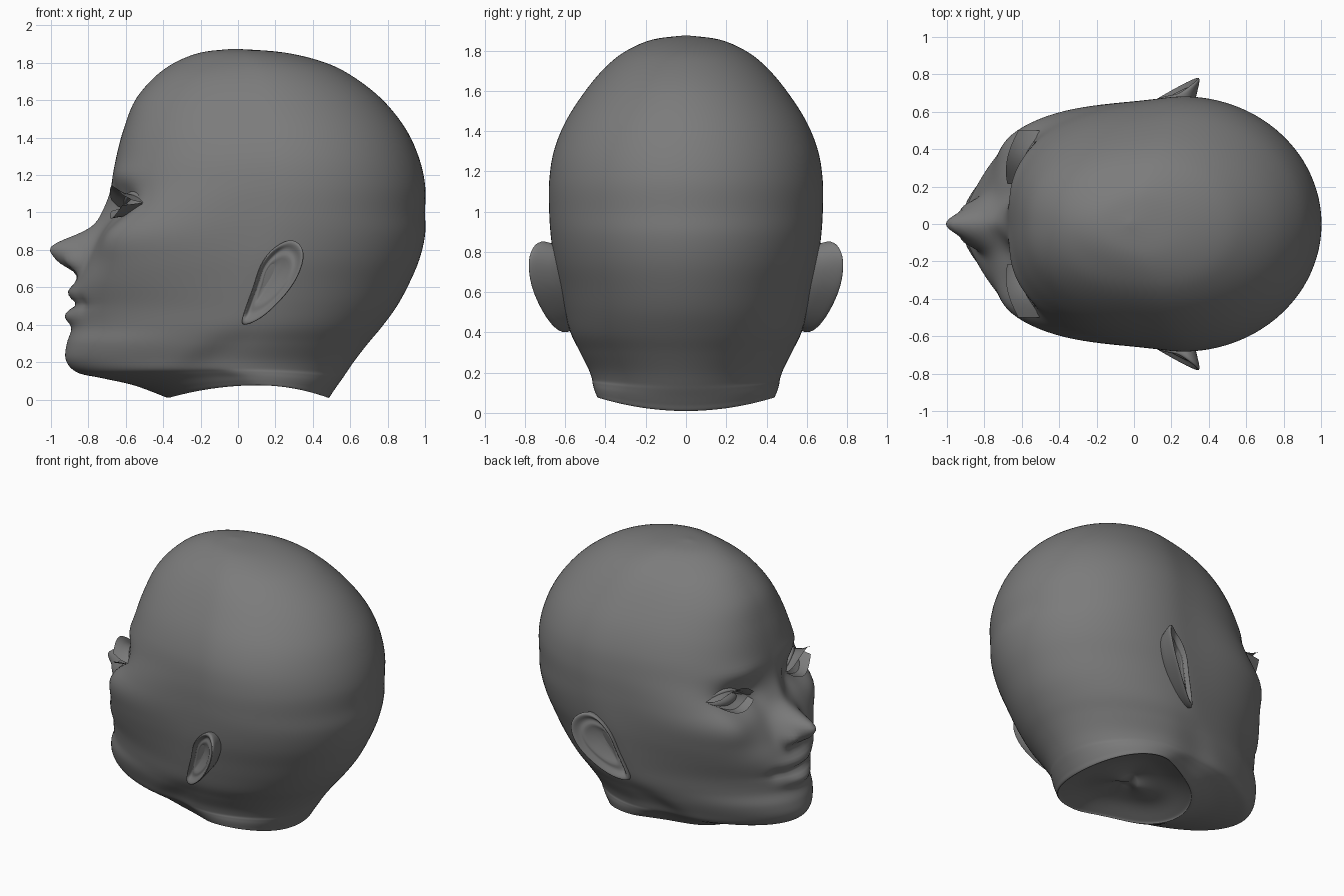
import bpy
import bmesh
from math import sin, cos, pi, exp, radians
from mathutils import Vector, Matrix

if "Cube" in bpy.data.objects:
    bpy.data.objects.remove(bpy.data.objects["Cube"], do_unlink=True)

grey = bpy.data.materials.new("plain grey")
grey.use_nodes = True
tone = (0.2, 0.2, 0.2, 1)
grey.diffuse_color = tone
grey.node_tree.nodes["Principled BSDF"].inputs["Base Color"].default_value = tone


def spline(points, steps, closed=False):
    """Catmull-Rom samples through points of any dimension."""
    count = len(points)
    pick = (lambda i: points[i % count]) if closed else (lambda i: points[max(0, min(count - 1, i))])
    result = []
    for i in range(count if closed else count - 1):
        before, start, end, after = (pick(i + k) for k in (-1, 0, 1, 2))
        for s in range(steps):
            t = s / steps
            result.append([
                b + t * ((c - a) / 2 + t * (a - 2.5 * b + 2 * c - d / 2 + t * (1.5 * (b - c) + (d - a) / 2)))
                for a, b, c, d in zip(before, start, end, after)])
    if not closed:
        result.append(list(points[-1]))
    return result


def finish(name, bm, mirrored=False, subdivide=0):
    """Turn a bmesh into a smooth grey object, optionally mirrored left to right."""
    bmesh.ops.recalc_face_normals(bm, faces=bm.faces)
    mesh = bpy.data.meshes.new(name)
    bm.to_mesh(mesh)
    bm.free()
    mesh.materials.append(grey)
    obj = bpy.data.objects.new(name, mesh)
    bpy.context.collection.objects.link(obj)
    if mirrored:
        mirror = obj.modifiers.new("mirror", 'MIRROR')
        mirror.use_axis = (False, True, False)
        mirror.use_mirror_merge = False
    if subdivide:
        obj.modifiers.new("smooth", 'SUBSURF').levels = subdivide
    for face in mesh.polygons:
        face.use_smooth = True


def loft(bm, rings, closed=True, capped=True):
    """Bridge equal rings of points, with a fan at each end if capped."""
    loops = [[bm.verts.new(p) for p in ring] for ring in rings]
    count = len(loops[0])
    for low, high in zip(loops, loops[1:]):
        for i in range(count if closed else count - 1):
            j = (i + 1) % count
            bm.faces.new((low[i], low[j], high[j], high[i]))
    if capped:
        for loop in (loops[0], loops[-1]):
            hub = bm.verts.new(sum((v.co for v in loop), Vector()) / count)
            for i in range(count):
                bm.faces.new((hub, loop[i], loop[(i + 1) % count]))


# Head sections: height, front, back, half width, squareness of the face
sections = [
    (.1, -.02, .12, .06, 2), (.08, -.22, .32, .27, 2), (.025, -.35, .46, .42, 2),
    (.01, -.375, .485, .44, 2), (.04, -.455, .507, .453, 2), (.08, -.57, .535, .465, 2),
    (.115, -.73, .56, .476, 1.95), (.145, -.86, .58, .484, 1.9), (.21, -.92, .625, .502, 1.9),
    (.3, -.915, .695, .537, 2), (.39, -.885, .77, .575, 2), (.5, -.88, .85, .602, 2.1),
    (.62, -.865, .915, .628, 2.4), (.75, -.8, .97, .655, 2.9), (.88, -.74, 1, .672, 3.4),
    (1, -.7, 1, .68, 3.2), (1.15, -.675, 1, .68, 2.7), (1.3, -.65, .965, .657, 2.5),
    (1.45, -.61, .895, .597, 2.4), (1.6, -.55, .775, .5, 2.3), (1.72, -.45, .625, .398, 2.2),
    (1.8, -.34, .47, .295, 2), (1.855, -.2, .25, .165, 2), (1.875, -.03, -.01, .01, 2)]

# Face relief: side offset, height, side spread, height spread, push forward
relief = [
    (0, .81, .072, .06, .23), (0, .97, .05, .07, .03),        # nose and bridge
    (0, .725, .06, .03, .05), (.105, .74, .03, .04, .055),    # nose base and nostril wings
    (0, .575, .12, .028, .035), (0, .445, .1, .03, .045),     # lips
    (0, .508, .14, .013, -.022), (.2, .51, .03, .03, -.012),  # mouth line and corners
    (.35, 1.04, .11, .07, -.085), (.17, 1.03, .05, .07, -.03),  # eye sockets
    (.3, 1.2, .14, .04, .014), (.48, .87, .09, .11, .035)]    # brows and cheeks


def head_ring(z, front, back, width, square, segments=144):
    middle = front + .56 * (back - front)
    ring = []
    for i in range(segments):
        angle = 2 * pi * i / segments
        angle -= .5 * sin(angle)
        c, s = cos(angle), sin(angle)
        n = square if c > 0 else 2
        r = (abs(c) ** n + abs(s) ** n) ** (-1 / n)
        x = middle - c * r * ((middle - front) if c > 0 else (back - middle))
        y = width * r * s
        if c > 0:
            x -= sum(push * exp(-((abs(y) - side) / sy) ** 2 / 2 - ((z - height) / sz) ** 2 / 2)
                     for side, height, sy, sz, push in relief)
            y *= 1 - .05 * c * c / (c * c + .04)
        # The neck draws in below a jaw line that climbs towards the ear
        jaw = .1 + .55 * max(0, x + .45)
        y *= 1 - .07 * exp(-((x + .14) / .17) ** 2) / (1 + exp((z - jaw) / .035))
        # The neck rim arches up at the sides
        ring.append((x, y, z + .07 * s * s * max(0, 1 - z / .3) ** 1.5))
    return ring


bm = bmesh.new()
loft(bm, [head_ring(*row) for row in spline(sections, 6)])
finish("head", bm)

# Ears: a tilted outline that flares backwards, with a hollow and an inner fold
outline = spline([(.02, .4), (.1, .42), (.2, .5), (.3, .62), (.35, .74), (.34, .82),
                  (.28, .855), (.19, .81), (.12, .72), (.08, .6), (.04, .49)], 3, True)


def ear_ring(scale, depth):
    ring = []
    for px, pz in outline:
        x, z = .19 + (px - .19) * scale, .65 + (pz - .65) * scale
        flare = .7 * max(0, x - .02 - .5 * (z - .4))
        ring.append((x, .605 + .21 * (z - .4) + flare - depth, z))
    return ring


bm = bmesh.new()
loft(bm, [ear_ring(scale, depth) for scale, depth in
          ((.75, .16), (.88, .09), (.98, .035), (1, .01), (.96, 0), (.88, .002),
           (.78, .025), (.68, .025), (.58, .015), (.45, .035), (.15, .045))])
finish("ears", bm, True, 1)

# Eyeballs: flattened almonds turned to follow the face
bm = bmesh.new()
turn = Matrix.Translation((-.465, .355, 1.03)) @ Matrix.Rotation(radians(-22), 4, 'Z')
bmesh.ops.create_uvsphere(bm, u_segments=32, v_segments=16, radius=1,
                          matrix=turn @ Matrix.Diagonal((.13, .16, .07, 1)))
finish("eyeballs", bm, True)


def lid_line(bulge, reach, rise):
    """Arc along an eyelid from the inner corner to the outer corner."""
    points = []
    for i in range(13):
        t = i / 12
        arch = sin(pi * t)
        points.append(Vector((-.61 + .115 * t ** 1.4 - .015 * arch - reach * (.7 + .6 * t),
                              .215 + .285 * t, 1.02 + .03 * t + bulge * arch + rise)))
    return points


# Eyelids: thin tapered rolls above and below each eye
for name, bulge in (("upper_eyelids", .06), ("lower_eyelids", -.055)):
    rings = []
    for i, p in enumerate(lid_line(bulge, -.012, 0)):
        size = .006 + .012 * sin(pi * i / 12)
        rings.append([p + Vector((cos(a) * size, 0, sin(a) * size))
                      for a in (2 * pi * k / 8 for k in range(8))])
    bm = bmesh.new()
    loft(bm, rings)
    finish(name, bm, True)

# Eyelashes: curved strips fanning out from the lids
for name, bulge, rise in (("upper_lashes", .06, .045), ("lower_lashes", -.055, -.012)):
    bm = bmesh.new()
    loft(bm, [lid_line(bulge, 0, 0), lid_line(bulge, .05, rise * .3), lid_line(bulge, .095, rise)],
         closed=False, capped=False)
    finish(name, bm, True)
